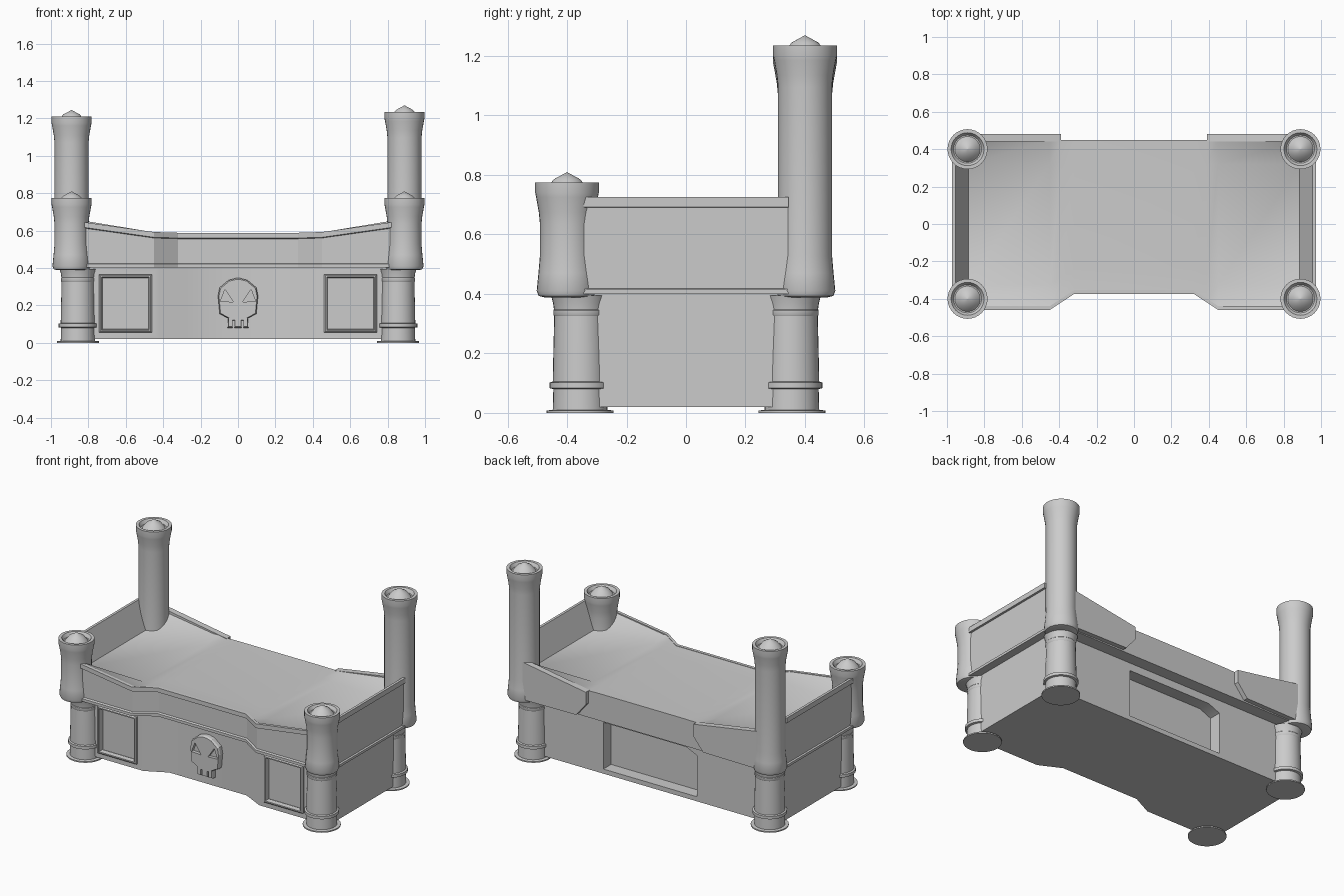
import bpy, bmesh, math

if "Cube" in bpy.data.objects:
    bpy.data.objects.remove(bpy.data.objects["Cube"])


def loft(name, sections):
    """Skin a list of equal-length closed sections and cap both ends."""
    bm = bmesh.new()
    rings = [[bm.verts.new(p) for p in s] for s in sections]
    n = len(rings[0])
    for a, b in zip(rings, rings[1:]):
        for i in range(n):
            j = (i + 1) % n
            bm.faces.new((a[i], a[j], b[j], b[i]))
    bm.faces.new(rings[0])
    bm.faces.new(rings[-1])
    bmesh.ops.recalc_face_normals(bm, faces=bm.faces)
    me = bpy.data.meshes.new(name)
    bm.to_mesh(me)
    bm.free()
    ob = bpy.data.objects.new(name, me)
    bpy.context.collection.objects.link(ob)
    return ob


def activate(ob):
    bpy.ops.object.select_all(action='DESELECT')
    bpy.context.view_layer.objects.active = ob
    ob.select_set(True)


def smooth(ob):
    activate(ob)
    bpy.ops.object.shade_smooth_by_angle(angle=math.radians(32))


def turned(name, profile, x, y, seg=32):
    """Lathe a (radius, height) profile around a vertical axis."""
    ang = [2 * math.pi * i / seg for i in range(seg)]
    smooth(loft(name, [[(x + r * math.cos(a), y + r * math.sin(a), z) for a in ang]
                       for r, z in profile]))


def carve(ob, cutter):
    m = ob.modifiers.new("cut", 'BOOLEAN')
    m.operation, m.object, m.solver = 'DIFFERENCE', cutter, 'EXACT'
    activate(ob)
    bpy.ops.object.modifier_apply(modifier=m.name)
    bpy.data.objects.remove(cutter)


def rect(x0, x1, z0, z1, y):
    return [(x0, y, z0), (x1, y, z0), (x1, y, z1), (x0, y, z1)]


def mirrored(half):
    return half + [(-p[0],) + tuple(p[1:]) for p in reversed(half)]


# lower body with a set-back middle at the front
plan = mirrored([(-.92, .37), (-.92, -.38), (-.42, -.38), (-.28, -.31)])
base = loft("lower_body", [[(x, y, z) for x, y in plan] for z in (.02, .415)])

# two framed front panels and the back recess
for s in (-1, 1):
    c = .602 * s
    carve(base, loft("panel_cutter", [rect(c - .125, c + .125, .07, .35, -.42),
                                      rect(c - .125, c + .125, .07, .35, -.36)]))
    frame = loft("panel_frame", [rect(c - .141, c + .141, .055, .366, -.37),
                                 rect(c - .141, c + .141, .055, .366, -.39),
                                 rect(c - .134, c + .134, .062, .359, -.397)])
    carve(frame, loft("frame_cutter", [rect(c - .13, c + .13, .066, .355, -.42),
                                       rect(c - .118, c + .118, .078, .343, -.34)]))
back_hole = [(.34, .05), (.34, .355), (-.26, .355), (-.34, .32), (-.34, .05)]
carve(base, loft("recess_cutter", [[(x, y, z) for x, z in back_hole] for y in (.29, .45)]))
smooth(base)

# bed: the top is nearly level in the middle and sweeps up to the corner rails
stations = mirrored([(-.955, -.445, .655, .553, .655), (-.89, -.445, .652, .553, .652),
                     (-.45, -.445, .59, .574, .59), (-.39, -.405, .588, .577, .58),
                     (-.32, -.36, .586, .58, .582)])
smooth(loft("bed", [[(x, y, .405), (x, y, tf), (x, y + .12, zm), (x, .32, zm),
                     (x, .45, tb), (x, .45, .405)] for x, y, tf, zm, tb in stations]))

# front rail with top and bottom trims
path = mirrored([(-.91, -.447, .657), (-.45, -.447, .592), (-.32, -.362, .588)])
smooth(loft("front_rail", [[(x, y + d, z) for d, z in (
    (-.012, .402), (-.012, .42), (0, .425), (0, t - .032), (-.012, t - .028),
    (-.012, t), (.008, t), (.008, .402))] for x, y, t in path]))

# side boards with top and bottom trims, and back corner rails
side = [(.972, .40), (.972, .416), (.96, .418), (.96, .69), (.972, .692), (.972, .725),
        (.955, .725), (.885, .551), (.885, .40)]
rail = [(.92, .41), (.46, .415), (.39, .50), (.39, .581), (.92, .668)]
for s in (-1, 1):
    loft("side_board", [[(s * x, y, z) for x, z in side] for y in (-.345, .345)])
    loft("back_rail", [[(s * x, y, z) for x, z in rail] for y in (.44, .48)])

# legs
leg = [(.113, 0), (.113, .008), (.092, .01), (.09, .08), (.1025, .083), (.1025, .102),
       (.092, .105), (.09, .2), (.087, .325), (.09, .33), (.09, .345), (.088, .348),
       (.091, .37), (.098, .395)]
for x in (-.856, .856):
    for y in (-.356, .356):
        turned("leg", leg, x, y)


# corner posts with flared, dished tops and pointed caps
def post_profile(h):
    return [(.075, .388), (.095, .393), (.102, .41), (.096, .47), (.091, .53),
            (.091, h - .14), (.095, h - .10), (.104, h - .05), (.107, h - .035), (.107, h),
            (.088, h), (.075, h - .02), (.068, h - .02), (.045, h + .01), (.001, h + .034)]


for x, y, h in ((-.89, -.4, .775), (.89, -.4, .775), (-.89, .4, 1.21), (.89, .4, 1.235)):
    turned("corner_post", post_profile(h), x, y)

# skull emblem with toothed jaw and carved slanted eyes
half = [(-.018, .08), (-.018, .118), (-.03, .118), (-.03, .08), (-.055, .08), (-.052, .13),
        (-.098, .155), (-.107, .25), (-.098, .295), (-.05, .335), (-.012, .345)]
outline = mirrored(half)
skull = loft("skull_emblem", [[(x * k, y, .21 + (z - .21) * k) for x, z in outline]
                              for y, k in ((-.29, 1), (-.335, 1), (-.347, .95))])
for s in (-1, 1):
    eye = [(s * .094, .222), (s * .07, .285), (s * .025, .218)]
    carve(skull, loft("eye_cutter", [[(x, y, z) for x, z in eye] for y in (-.40, -.325)]))
